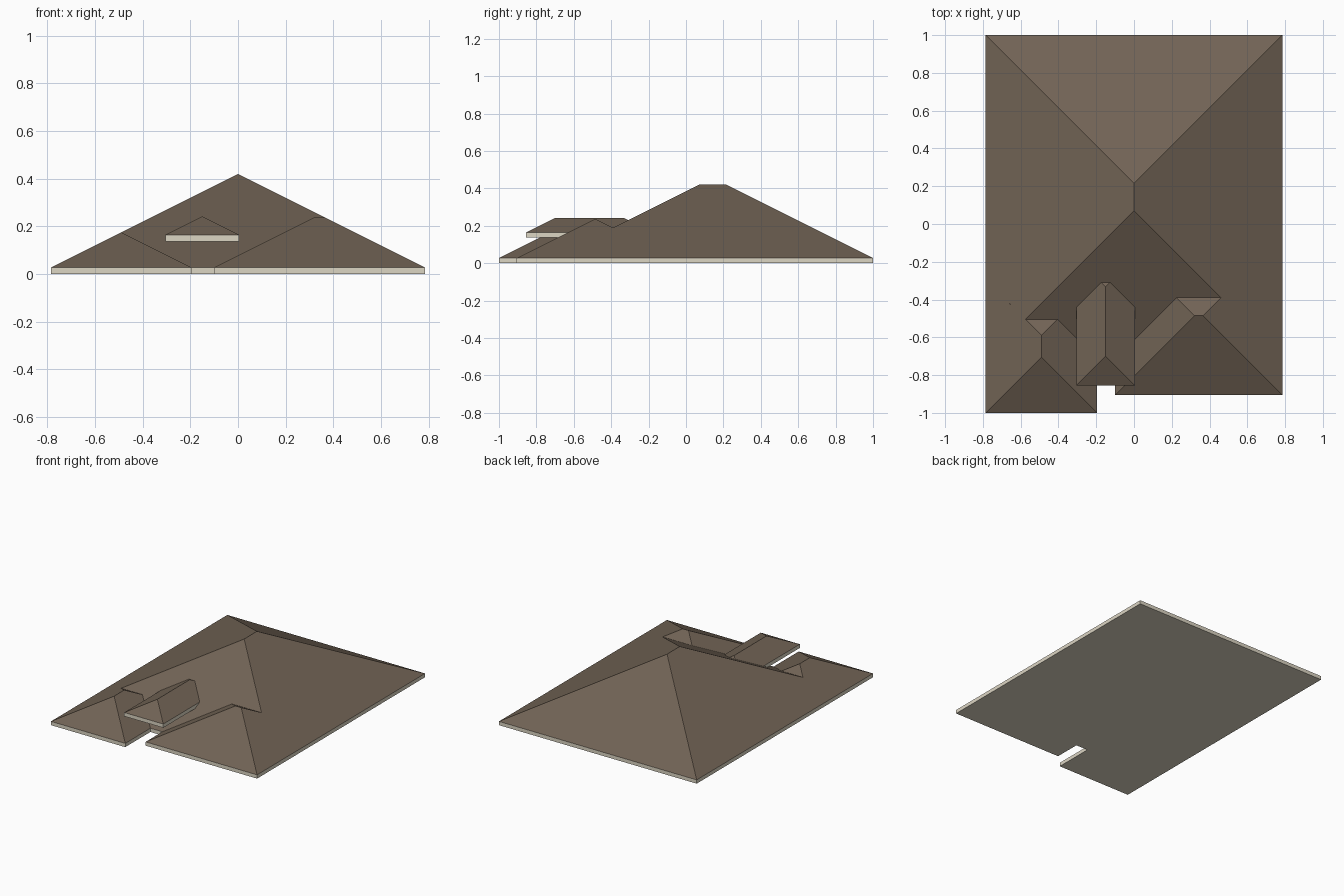
import bpy, bmesh

if "Cube" in bpy.data.objects:
    bpy.data.objects.remove(bpy.data.objects["Cube"])

PITCH = 0.5      # rise per unit of run
EAVE = 0.027     # fascia board height


def material(name, rgb):
    m = bpy.data.materials.new(name)
    m.diffuse_color = (*rgb, 1)
    m.use_nodes = True
    m.node_tree.nodes["Principled BSDF"].inputs["Base Color"].default_value = m.diffuse_color
    return m


MATS = [material("brown shingles", (0.165, 0.125, 0.09)),
        material("cream fascia", (0.72, 0.67, 0.55)),
        material("cream soffit", (0.72, 0.67, 0.55))]


def colour_by_direction(mesh):
    # sloping faces are shingles, upright ones fascia, the underside soffit
    for p in mesh.polygons:
        p.material_index = 2 if p.normal.z < -0.5 else 0 if p.normal.z > 0.5 else 1


def hip_roof(name, x0, x1, y0, y1, z=0.0):
    """Closed hip roof with a fascia band and flat soffit."""
    r = min(x1 - x0, y1 - y0) / 2
    top = z + EAVE + r * PITCH
    bm = bmesh.new()
    corners = [(x0, y0), (x1, y0), (x1, y1), (x0, y1)]
    low = [bm.verts.new((x, y, z)) for x, y in corners]
    eave = [bm.verts.new((x, y, z + EAVE)) for x, y in corners]
    along_y = y1 - y0 > x1 - x0
    a = bm.verts.new((x0 + r, y0 + r, top))
    b = bm.verts.new((x1 - r, y1 - r, top))
    bm.faces.new(low[::-1])
    for i in range(4):
        j = (i + 1) % 4
        bm.faces.new((low[i], low[j], eave[j], eave[i]))
    ends = [a, a, b, b] if along_y else [a, b, b, a]   # ridge end above each corner
    for i in range(4):
        j = (i + 1) % 4
        f = [eave[i], eave[j], ends[j]]
        if ends[i] is not ends[j]:
            f.append(ends[i])
        bm.faces.new(f)
    bmesh.ops.recalc_face_normals(bm, faces=bm.faces)
    mesh = bpy.data.meshes.new(name)
    bm.to_mesh(mesh)
    bm.free()
    for m in MATS:
        mesh.materials.append(m)
    colour_by_direction(mesh)
    ob = bpy.data.objects.new(name, mesh)
    bpy.context.collection.objects.link(ob)
    return ob


# main roof and the two front wings, merged into one shell
main = hip_roof("main_roof", -0.785, 0.785, -0.715, 1.0)
wings = [hip_roof("left_wing", -0.785, -0.195, -1.0, -0.295),
         hip_roof("right_wing", -0.10, 0.785, -0.905, -0.065)]
for w in wings:
    mod = main.modifiers.new("join_" + w.name, 'BOOLEAN')
    mod.operation = 'UNION'
    mod.solver = 'EXACT'
    mod.object = w
bpy.context.view_layer.update()
merged = bpy.data.meshes.new_from_object(
    main.evaluated_get(bpy.context.evaluated_depsgraph_get()))
main.modifiers.clear()
main.data = merged
colour_by_direction(merged)
for w in wings:
    bpy.data.objects.remove(w)

# raised porch roof over the entry gap
hip_roof("porch_roof", -0.305, 0.005, -0.855, -0.177, 0.137)
